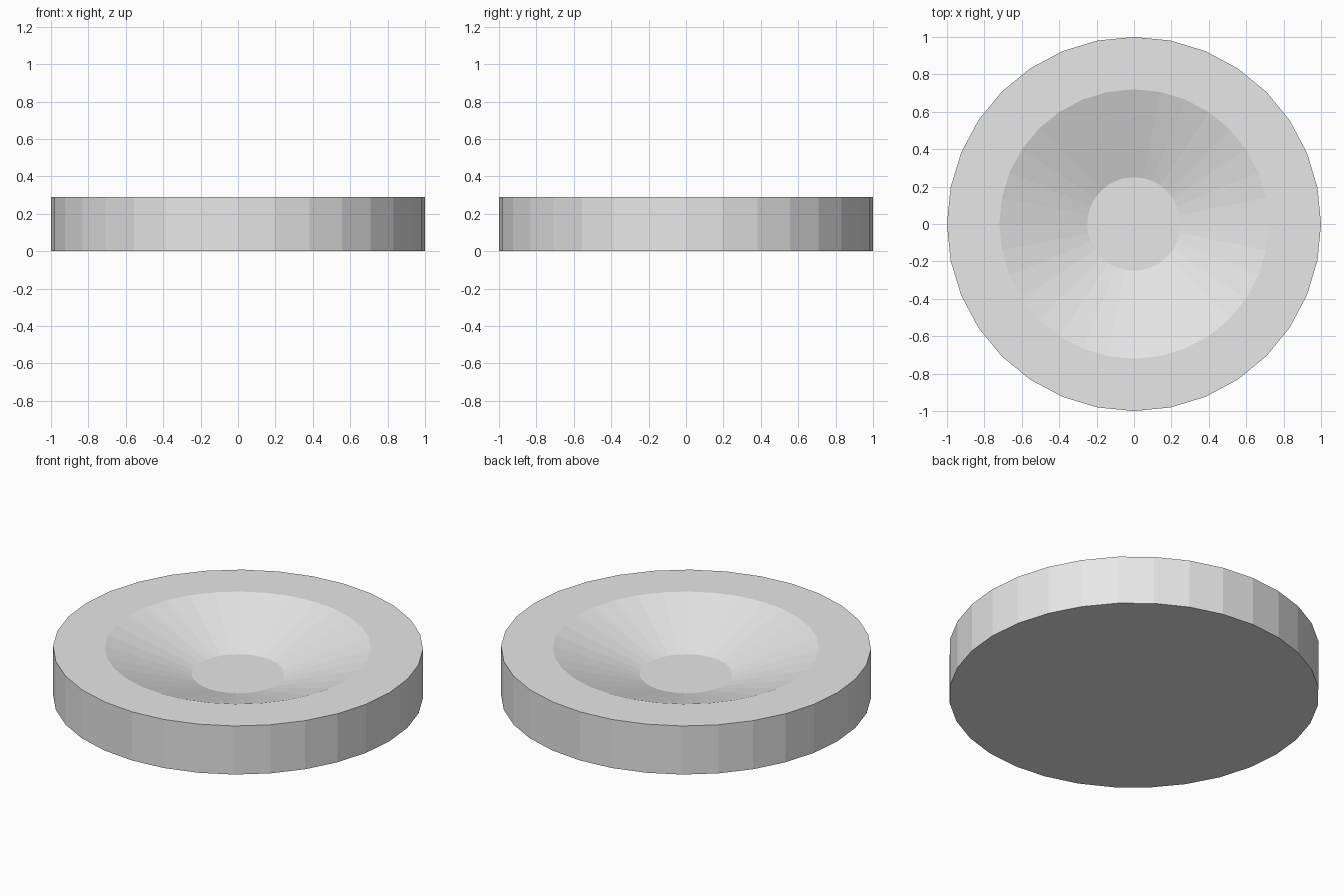
import bpy, bmesh, math

if "Cube" in bpy.data.objects:
    bpy.data.objects.remove(bpy.data.objects["Cube"])

SIDES = 32
# Profile rings from the underside, up the wall, across the rim, into the dish
PROFILE = [(1.0, 0.0), (1.0, 0.29), (0.72, 0.29), (0.25, 0.135)]

grey = bpy.data.materials.new("plain grey")
grey.diffuse_color = (0.8, 0.8, 0.8, 1)
grey.use_nodes = True
grey.node_tree.nodes["Principled BSDF"].inputs["Base Color"].default_value = grey.diffuse_color

# Round dish: thick disc with a conical recess and a flat floor
bm = bmesh.new()
rings = []
for r, z in PROFILE:
    rings.append([bm.verts.new((r * math.cos(2 * math.pi * i / SIDES),
                                r * math.sin(2 * math.pi * i / SIDES), z))
                  for i in range(SIDES)])
for low, high in zip(rings, rings[1:]):
    for i in range(SIDES):
        j = (i + 1) % SIDES
        bm.faces.new((low[i], low[j], high[j], high[i]))

# Underside and recess floor
bm.faces.new(rings[0][::-1])
bm.faces.new(rings[-1])
bmesh.ops.recalc_face_normals(bm, faces=bm.faces)

mesh = bpy.data.meshes.new("round_dish")
bm.to_mesh(mesh)
bm.free()
mesh.materials.append(grey)
dish = bpy.data.objects.new("round_dish", mesh)
bpy.context.collection.objects.link(dish)
